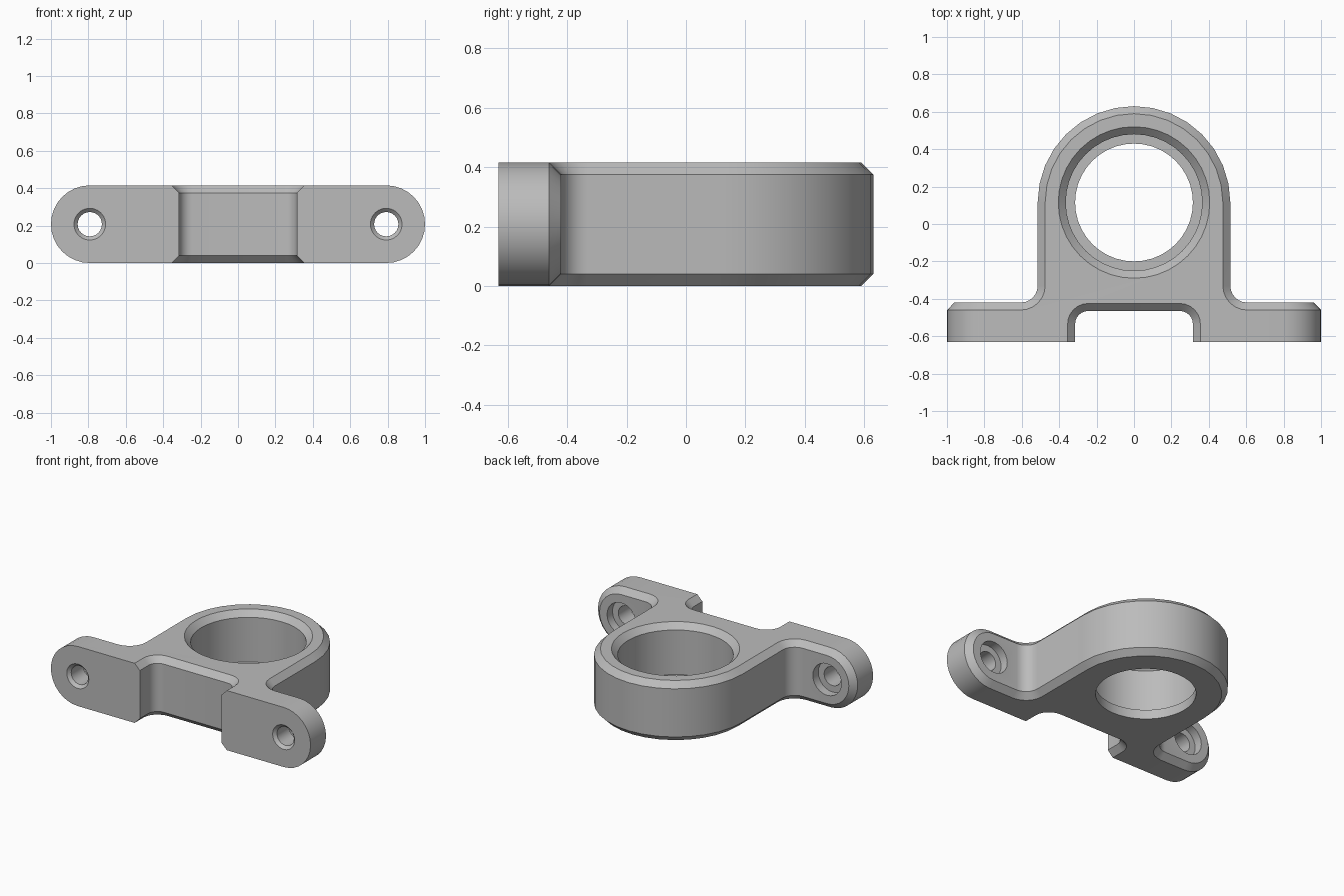
import bpy, bmesh
from math import sin, cos, pi, radians
from mathutils import Matrix

HEIGHT, CHAMFER = 0.415, 0.04
FRONT, FLANGE_BACK = -0.63, -0.42
EAR_X, EAR_R = 0.7925, HEIGHT / 2
RING_Y, RING_R = 0.115, 0.515

cube = bpy.data.objects.get("Cube")
if cube:
    bpy.data.objects.remove(cube, do_unlink=True)

metal = bpy.data.materials.new("plain_grey")
metal.use_nodes = True
grey = (0.5, 0.5, 0.5, 1)
metal.diffuse_color = grey
metal.node_tree.nodes["Principled BSDF"].inputs["Base Color"].default_value = grey


def make_object(name, bm):
    bmesh.ops.recalc_face_normals(bm, faces=bm.faces)
    mesh = bpy.data.meshes.new(name)
    bm.to_mesh(mesh)
    bm.free()
    mesh.materials.append(metal)
    obj = bpy.data.objects.new(name, mesh)
    bpy.context.collection.objects.link(obj)
    return obj


def arc(cx, cy, r, start, end, steps):
    angles = [radians(start + (end - start) * i / steps) for i in range(steps + 1)]
    return [(cx + r * cos(a), cy + r * sin(a)) for a in angles]


def outline(c):
    """Plan of the bracket without the round ear ends, inset by c."""
    half = arc(0.245, -0.535, 0.07 + c, 90, 0, 6)
    half += [(0.315 + c, FRONT), (EAR_X, FRONT), (EAR_X, FLANGE_BACK - c)]
    half += arc(0.605, -0.33, 0.09 + c, 270, 180, 6)
    half += arc(0, RING_Y, RING_R - c, 0, 90, 8)
    return half + [(-x, y) for x, y in reversed(half[:-1])]


def lathe(name, profile, segments, matrix):
    """Closed solid of revolution from (radius, height) pairs."""
    bm = bmesh.new()
    rings = [[bm.verts.new((x, y, z)) for x, y in arc(0, 0, r, 0, 360, segments)[:-1]]
             for r, z in profile]
    for low, high in zip(rings, rings[1:]):
        for i in range(segments):
            j = (i + 1) % segments
            bm.faces.new((low[i], low[j], high[j], high[i]))
    bm.faces.new(rings[0])
    bm.faces.new(rings[-1])
    bm.transform(matrix)
    obj = make_object(name, bm)
    obj.hide_render = True
    return obj


# Main body: chamfered loft of the plan
bm = bmesh.new()
levels = [(CHAMFER, 0), (0, CHAMFER), (0, HEIGHT - CHAMFER), (CHAMFER, HEIGHT)]
rings = [[bm.verts.new((x, y, z)) for x, y in outline(c)] for c, z in levels]
count = len(rings[0])
for low, high in zip(rings, rings[1:]):
    for i in range(count):
        j = (i + 1) % count
        if all(abs(abs(v.co.x) - EAR_X) < 1e-4 for v in (low[i], low[j])) \
                and low[i].co.x * low[j].co.x > 0:
            continue  # left open for the ear
        bm.faces.new((low[i], low[j], high[j], high[i]))
bm.faces.new(rings[0])
bm.faces.new(rings[-1])

# Round ear ends, chamfered at the back
ear_profile = [(EAR_R, FRONT), (EAR_R, FLANGE_BACK - CHAMFER),
               (EAR_R - CHAMFER, FLANGE_BACK)]
for side in (1, -1):
    rows = [[bm.verts.new((side * (EAR_X + x), y, EAR_R + z))
             for x, z in arc(0, 0, r, -90, 90, 16)] for r, y in ear_profile]
    for a, b in zip(rows, rows[1:]):
        for i in range(len(a) - 1):
            bm.faces.new((a[i], a[i + 1], b[i + 1], b[i]))
bmesh.ops.remove_doubles(bm, verts=bm.verts, dist=1e-4)
bmesh.ops.holes_fill(bm, edges=[e for e in bm.edges if e.is_boundary], sides=0)
bracket = make_object("bearing_bracket", bm)

# Bore with chamfered mouth and a lip at the bottom
cutters = [lathe("bore_cutter",
                 [(0.315, -0.1), (0.315, 0.065), (0.365, 0.065),
                  (0.365, HEIGHT - CHAMFER), (0.445, HEIGHT + CHAMFER)],
                 40, Matrix.Translation((0, RING_Y, 0)))]

# Bolt holes: countersunk in front, counterbored behind
for side in (1, -1):
    place = Matrix.Translation((side * EAR_X, 0, EAR_R)) @ Matrix.Rotation(-pi / 2, 4, "X")
    cutters.append(lathe("bolt_hole_cutter",
                         [(0.105, FRONT - 0.02), (0.065, FRONT + 0.02), (0.065, -0.48),
                          (0.11, -0.48), (0.11, -0.4)], 24, place))

bpy.ops.object.select_all(action="DESELECT")
bracket.select_set(True)
bpy.context.view_layer.objects.active = bracket
for cutter in cutters:
    cut = bracket.modifiers.new("cut", "BOOLEAN")
    cut.operation = "DIFFERENCE"
    cut.solver = "EXACT"
    cut.object = cutter
    bpy.ops.object.modifier_apply(modifier=cut.name)
    bpy.data.objects.remove(cutter, do_unlink=True)
bpy.ops.object.shade_smooth_by_angle(angle=radians(30))
